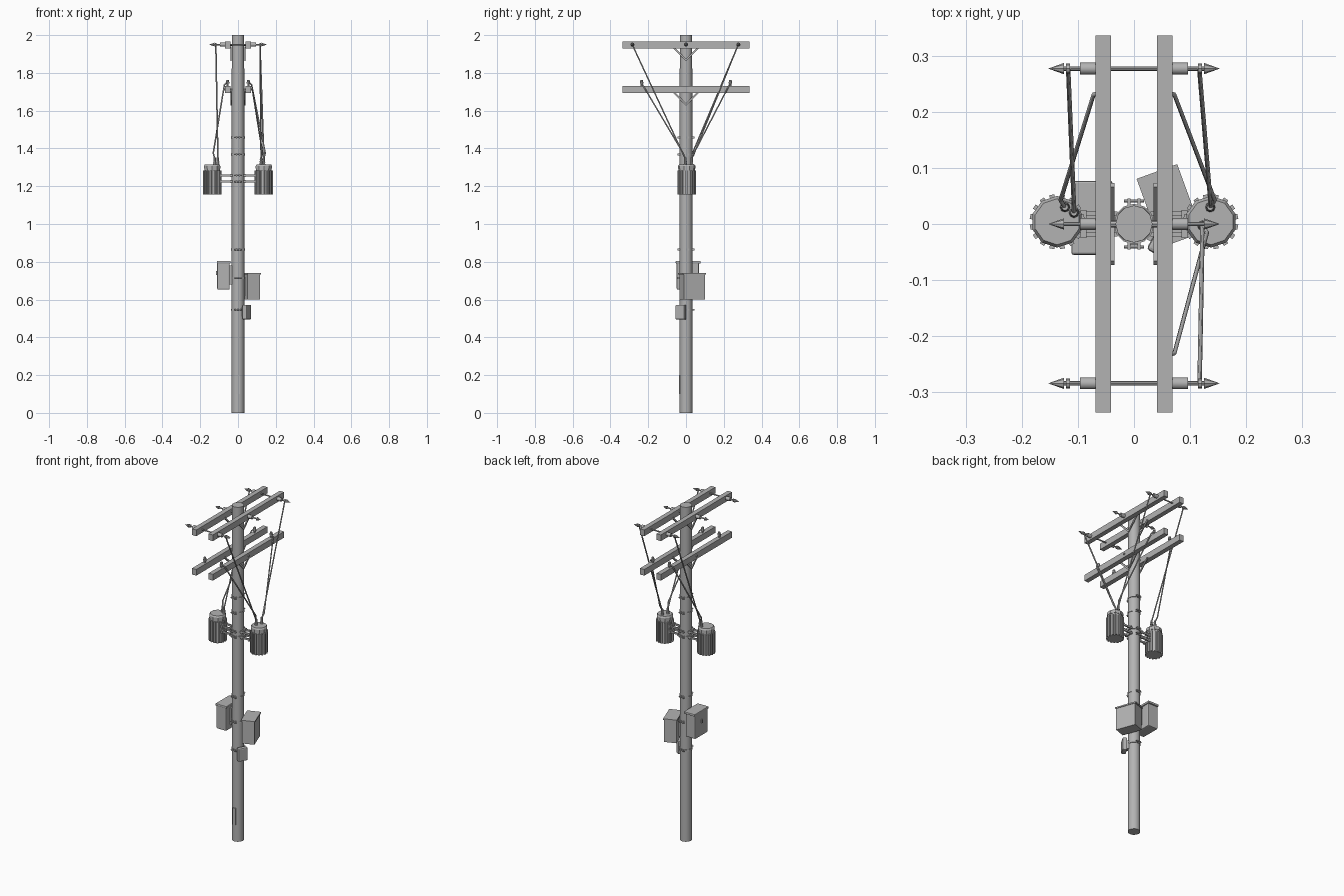
import bpy, bmesh, math
from mathutils import Vector, Matrix

cube = bpy.data.objects.get("Cube")
if cube:
    bpy.data.objects.remove(cube, do_unlink=True)

grey = bpy.data.materials.new("plain_grey")
grey.use_nodes = True
grey.diffuse_color = (0.45, 0.45, 0.45, 1)
grey.node_tree.nodes["Principled BSDF"].inputs["Base Color"].default_value = (0.45, 0.45, 0.45, 1)


def finish(name, bm, smooth=False):
    mesh = bpy.data.meshes.new(name)
    bm.to_mesh(mesh)
    bm.free()
    mesh.materials.append(grey)
    ob = bpy.data.objects.new(name, mesh)
    bpy.context.collection.objects.link(ob)
    if smooth:
        bpy.ops.object.select_all(action='DESELECT')
        ob.select_set(True)
        bpy.context.view_layer.objects.active = ob
        bpy.ops.object.shade_smooth_by_angle(angle=math.radians(40))
    return ob


def add_box(bm, center, size, turn=None):
    turn = turn or Matrix.Identity(4)
    bmesh.ops.create_cube(bm, size=1, matrix=Matrix.Translation(center) @ turn @ Matrix.Diagonal((*size, 1)))


def add_rod(bm, a, b, r1, r2=None, sides=8):
    a, b = Vector(a), Vector(b)
    turn = (b - a).to_track_quat('Z', 'Y').to_matrix().to_4x4()
    bmesh.ops.create_cone(bm, cap_ends=True, segments=sides, radius1=r1,
                          radius2=r1 if r2 is None else r2, depth=(b - a).length,
                          matrix=Matrix.Translation((a + b) / 2) @ turn)


def box(name, center, size, angle=0, bevel=0):
    bm = bmesh.new()
    add_box(bm, center, size, Matrix.Rotation(math.radians(angle), 4, 'Z'))
    if bevel:
        bmesh.ops.bevel(bm, geom=bm.edges[:], offset=bevel, segments=2, affect='EDGES', profile=0.5)
    return finish(name, bm)


def wire(name, points):
    curve = bpy.data.curves.new(name, 'CURVE')
    curve.dimensions = '3D'
    curve.bevel_depth = 0.004
    curve.bevel_resolution = 1
    curve.use_fill_caps = True
    spline = curve.splines.new('POLY')
    spline.points.add(len(points) - 1)
    for p, co in zip(spline.points, points):
        p.co = (*co, 1)
    curve.materials.append(grey)
    ob = bpy.data.objects.new(name, curve)
    bpy.context.collection.objects.link(ob)
    bpy.ops.object.select_all(action='DESELECT')
    ob.select_set(True)
    bpy.context.view_layer.objects.active = ob
    bpy.ops.object.convert(target='MESH')


# Pole with a small tag near the foot
bm = bmesh.new()
add_rod(bm, (0, 0, 0), (0, 0, 2), 0.034, 0.033, 12)
finish("pole", bm, True)
box("pole_tag", (0, -0.034, 0.15), (0.02, 0.006, 0.1))

# Paired crossarms with V braces
for level, z in (("upper", 1.948), ("lower", 1.712)):
    for side, s in (("left", 1), ("right", -1)):
        box(f"{level}_{side}_crossarm", (s * 0.055, 0, z), (0.028, 0.672, 0.037))
        bm = bmesh.new()
        for d in (1, -1):
            angle = Matrix.Rotation(math.radians(45 * d), 4, 'X')
            add_box(bm, (s * 0.038, d * 0.034, z - 0.046), (0.006, 0.1, 0.01), angle)
        finish(f"{level}_{side}_brace", bm)
    bm = bmesh.new()
    add_rod(bm, (-0.074, 0, z), (0.074, 0, z), 0.006)
    finish(f"{level}_through_bolt", bm)

# Pointed insulator rods across the upper arms
for place, y in (("front", -0.284), ("middle", 0), ("back", 0.277)):
    bm = bmesh.new()
    add_rod(bm, (-0.13, y, 1.95), (0.13, y, 1.95), 0.004)
    for s in (1, -1):
        add_rod(bm, (s * 0.068, y, 1.95), (s * 0.096, y, 1.95), 0.011, sides=10)
        add_rod(bm, (s * 0.125, y, 1.95), (s * 0.153, y, 1.95), 0.01, 0.0)
        if y:
            add_rod(bm, (s * 0.114, y, 1.95), (s * 0.121, y, 1.95), 0.009)
    finish(f"{place}_insulator_rod", bm, True)

# Pin insulators on the lower arms
for s in (1, -1):
    for y in (-0.235, 0.235):
        bm = bmesh.new()
        add_rod(bm, (s * 0.055, y, 1.73), (s * 0.055, y, 1.745), 0.006)
        add_rod(bm, (s * 0.055, y, 1.743), (s * 0.055, y, 1.762), 0.01, 0.007)
        finish("pin_insulator", bm, True)

# Transformers: ten-sided tank, lid, cooling fins, bushings
bushings = {1: ((0.136, 0.03), (0.122, -0.003)), -1: ((-0.107, 0.02), (-0.123, 0.03))}
for side, s in (("left", 1), ("right", -1)):
    cx, cy = s * 0.137, 0.004
    bm = bmesh.new()
    for z0, z1, r0, r1 in ((1.155, 1.293, 0.043, 0.043), (1.293, 1.307, 0.046, 0.046),
                           (1.307, 1.316, 0.046, 0.041)):
        add_rod(bm, (cx, cy, z0), (cx, cy, z1), r0, r1, 10)
    finish(f"{side}_transformer_tank", bm)
    bm = bmesh.new()
    for i in range(16):
        a = math.tau * (i + 0.5) / 16
        add_box(bm, (cx + 0.044 * math.cos(a), cy + 0.044 * math.sin(a), 1.219),
                (0.01, 0.009, 0.126), Matrix.Rotation(a, 4, 'Z'))
    finish(f"{side}_transformer_fins", bm)
    bm = bmesh.new()
    for x, y in bushings[s]:
        for k in range(3):
            z = 1.313 + k * 0.013
            add_rod(bm, (x, y, z), (x, y, z + 0.013), 0.01 - k * 0.0015, 0.006)
    finish(f"{side}_transformer_bushings", bm, True)
    # Mounting arms to the pole
    bm = bmesh.new()
    for z in (1.224, 1.256):
        for y in (-0.018, 0.018):
            add_box(bm, (s * 0.064, y, z), (0.07, 0.008, 0.01))
        add_box(bm, (s * 0.039, 0, z), (0.008, 0.05, 0.016))
        add_box(bm, (s * 0.09, 0, z), (0.01, 0.05, 0.016))
    finish(f"{side}_transformer_bracket", bm)

# Clamp bands with bolted ears
for z in (1.457, 1.367, 1.256, 1.224, 0.864, 0.715, 0.546):
    bm = bmesh.new()
    add_rod(bm, (0, 0, z - 0.005), (0, 0, z + 0.005), 0.036, sides=12)
    for d in (1, -1):
        add_rod(bm, (-0.018, d * 0.041, z), (0.018, d * 0.041, z), 0.003, sides=6)
        for s in (1, -1):
            add_box(bm, (s * 0.009, d * 0.039, z), (0.005, 0.012, 0.01))
    finish("clamp_band", bm)

# Wires from the arms down to the bushings
for s, y, target in ((1, 0.277, 0), (1, -0.284, 1), (-1, 0.277, 0)):
    bx, by = bushings[s][target]
    wire("upper_wire", [(s * 0.117, y, 1.955), (s * 0.117, y * 0.97, 1.93),
                        (bx, by + math.copysign(0.012, y), 1.37), (bx, by, 1.345)])
for s, y, target in ((1, 0.235, 0), (1, -0.235, 1), (-1, 0.235, 1)):
    bx, by = bushings[s][target]
    wire("lower_wire", [(s * 0.055, y, 1.752), (s * 0.072, y * 0.98, 1.738),
                        (bx + s * 0.008, by + math.copysign(0.012, y), 1.375), (bx, by, 1.345)])

# Right cabinet with lid, handle and mount
box("right_cabinet", (-0.077, 0.01, 0.728), (0.066, 0.118, 0.152), bevel=0.006)
box("right_cabinet_lid", (-0.075, 0.011, 0.797), (0.073, 0.132, 0.014), bevel=0.004)
box("right_cabinet_handle", (-0.113, 0.01, 0.74), (0.006, 0.008, 0.02))
box("right_cabinet_mount", (-0.038, 0, 0.73), (0.014, 0.03, 0.1))

# Left cabinet, turned on the pole
box("left_cabinet", (0.063, 0.0325, 0.668), (0.07, 0.119, 0.136), 20)
box("left_cabinet_lid", (0.063, 0.0325, 0.737), (0.077, 0.13, 0.008), 20)
box("left_cabinet_mount", (0.03, 0.015, 0.67), (0.02, 0.03, 0.1), 20)

# Small meter box
box("meter_box", (0.047, -0.027, 0.533), (0.026, 0.055, 0.078), -30, 0.006)
box("meter_mount", (0.032, -0.018, 0.535), (0.02, 0.025, 0.05), -30)
